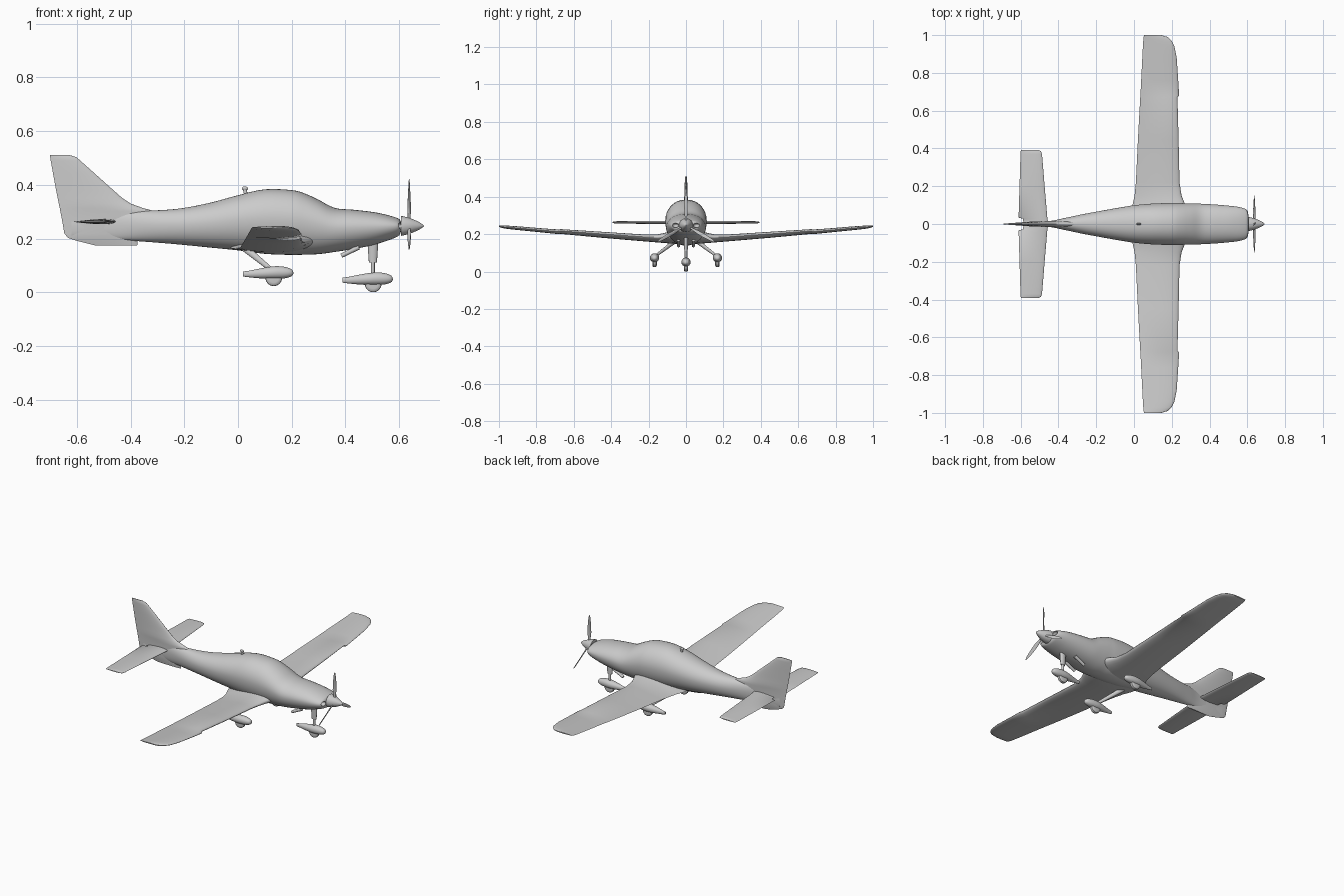
import bpy, bmesh, math
from mathutils import Vector, Matrix

if "Cube" in bpy.data.objects:
    bpy.data.objects.remove(bpy.data.objects["Cube"])

TAU = 2 * math.pi


def finish(name, bm, angle=40):
    bmesh.ops.recalc_face_normals(bm, faces=bm.faces)
    me = bpy.data.meshes.new(name)
    bm.to_mesh(me)
    bm.free()
    ob = bpy.data.objects.new(name, me)
    bpy.context.collection.objects.link(ob)
    bpy.ops.object.select_all(action='DESELECT')
    ob.select_set(True)
    bpy.context.view_layer.objects.active = ob
    bpy.ops.object.shade_smooth_by_angle(angle=math.radians(angle))
    return ob


def loft(name, rings, angle=40):
    bm = bmesh.new()
    vs = [[bm.verts.new(p) for p in r] for r in rings]
    n = len(rings[0])
    for a, b in zip(vs, vs[1:]):
        for i in range(n):
            bm.faces.new((a[i], a[(i + 1) % n], b[(i + 1) % n], b[i]))
    bm.faces.new(vs[0])
    bm.faces.new(vs[-1])
    return finish(name, bm, angle)


def spline(rows, steps):
    """Catmull-Rom interpolation of rows of numbers."""
    out = []
    for i in range(len(rows) - 1):
        p0, p1, p2, p3 = (rows[max(0, min(len(rows) - 1, i + k))] for k in (-1, 0, 1, 2))
        for s in range(steps):
            t = s / steps
            out.append([b + .5 * t * (c - a + t * (2*a - 5*b + 4*c - d + t * (3*(b - c) + d - a)))
                        for a, b, c, d in zip(p0, p1, p2, p3)])
    return out + [list(rows[-1])]


def body(name, stations, off=(0, 0, 0), n=40, steps=4, widest=.5):
    """Round body along x from (x, bottom, top, half width)."""
    rings = []
    for x, zb, zt, w in spline(stations, steps):
        zm = zb + (zt - zb) * widest
        ring = []
        for i in range(n):
            c, s = math.cos(TAU * i / n), math.sin(TAU * i / n)
            ring.append(Vector((x, w * math.copysign(abs(c) ** .93, c),
                                zm + s * ((zt - zm) if s > 0 else (zm - zb)))) + Vector(off))
        rings.append(ring)
    return loft(name, rings)


def surface(name, sections, upright=False, n=28):
    """Aerofoil surface from (span, lead x, trail x, lead offset, trail offset, half thickness)."""
    rings = []
    for sp, le, te, ol, ot, th in sections:
        ring = []
        for i in range(n):
            a = TAU * i / n
            u = (1 - math.cos(a)) / 2
            t = th * (2.6 * math.sqrt(u) * (1 - u) + .05 * u) * (1 if a < math.pi else -1)
            x, o = le + (te - le) * u, ol + (ot - ol) * u + t
            ring.append((x, o, sp) if upright else (x, sp, o))
        rings.append(ring)
    return loft(name, rings, 50)


def tube(name, a, b, ra, rb, flat=1.0, n=16):
    """Tapered strut between two points; flat scales the thickness across y."""
    a, b = Vector(a), Vector(b)
    q = (b - a).to_track_quat('Z', 'X')
    rings = []
    for p, r in ((a, ra), (b, rb)):
        ring = []
        for i in range(n):
            v = q @ Vector((math.cos(TAU * i / n) * r, math.sin(TAU * i / n) * r, 0))
            ring.append(p + Vector((v.x, v.y * flat, v.z)))
        rings.append(ring)
    return loft(name, rings)


def both(sections):
    """Repeat half-span sections on the other side."""
    return [(-s[0],) + tuple(s[1:]) for s in reversed(sections)] + list(sections)


# fuselage with cabin bulge
fuselage = body("fuselage", [
    (.606, .226, .262, .055), (.600, .212, .272, .072), (.585, .203, .279, .082),
    (.55, .190, .289, .091), (.50, .175, .299, .097), (.43, .161, .307, .103),
    (.36, .150, .314, .107), (.30, .142, .344, .109), (.25, .140, .367, .110),
    (.20, .139, .380, .111), (.10, .143, .383, .108), (.0, .156, .361, .099),
    (-.1, .166, .334, .083), (-.2, .176, .314, .065), (-.28, .183, .306, .050),
    (-.37, .190, .303, .031), (-.46, .197, .296, .014), (-.62, .208, .275, .005)],
    n=48, widest=.55)

# cooling inlets cut in the cowling
for sy in (-1, 1):
    bm = bmesh.new()
    bmesh.ops.create_uvsphere(bm, u_segments=24, v_segments=12, radius=1, matrix=Matrix.Translation(
        (.603, sy * .056, .247)) @ Matrix.Diagonal((.022, .017, .012, 1)))
    cutter = finish("inlet_cutter", bm)
    cutter.hide_render = True
    mod = fuselage.modifiers.new("inlet", 'BOOLEAN')
    mod.object, mod.operation, mod.solver = cutter, 'DIFFERENCE', 'EXACT'
    bpy.context.view_layer.objects.active = fuselage
    bpy.ops.object.modifier_apply(modifier=mod.name)
    bpy.data.objects.remove(cutter)

# wing with root fillet, drooped outer leading edge and rounded tips
surface("wing", both([
    (.05, .30, -.03, .195, .165, .034), (.10, .272, -.008, .190, .163, .027),
    (.15, .252, .003, .184, .164, .020), (.22, .241, .010, .185, .169, .017),
    (.45, .236, .021, .201, .188, .015), (.67, .230, .033, .217, .208, .012),
    (.68, .239, .034, .214, .209, .012), (.76, .234, .038, .220, .217, .011),
    (.88, .226, .044, .231, .228, .010), (.94, .214, .047, .236, .234, .009),
    (.97, .199, .049, .239, .237, .008), (.99, .178, .051, .241, .240, .006),
    (1.0, .145, .053, .243, .242, .003)]))

# horizontal tail
surface("tailplane", both([
    (.008, -.455, -.585, .263, .262, .009), (.028, -.458, -.588, .263, .262, .009),
    (.034, -.459, -.611, .263, .262, .009), (.20, -.473, -.606, .263, .262, .008),
    (.37, -.487, -.601, .263, .262, .006), (.385, -.492, -.600, .263, .262, .005),
    (.392, -.505, -.597, .263, .262, .002)]))

# fin, rudder and ventral fin
surface("fin", [(z, le, te, 0, 0, th) for z, le, te, th in [
    (.174, -.375, -.53, .003), (.190, -.374, -.595, .006), (.202, -.374, -.632, .008),
    (.218, -.374, -.646, .010), (.27, -.34, -.655, .013), (.300, -.30, -.661, .015),
    (.312, -.35, -.663, .015), (.33, -.400, -.667, .014), (.35, -.430, -.671, .012),
    (.38, -.464, -.677, .010), (.44, -.531, -.688, .008), (.49, -.587, -.697, .006),
    (.503, -.602, -.699, .005), (.510, -.625, -.699, .002)]], upright=True)

# spinner
hub = Vector((.637, 0, .247))
body("spinner", [(.606, -.037, .037, .037), (.622, -.034, .034, .034), (.645, -.027, .027, .027),
                 (.670, -.016, .016, .016), (.685, -.007, .007, .007), (.692, -.001, .001, .001)],
     off=(0, 0, hub.z), n=28)

# three twisted propeller blades
for k in range(3):
    spin = Matrix.Rotation(k * TAU / 3, 3, 'X')
    rings = []
    for r, w, t, tw in [(.01, .006, .005, 50), (.04, .007, .004, 45), (.07, .011, .003, 35),
                        (.11, .011, .002, 25), (.15, .008, .0015, 18), (.168, .005, .001, 15),
                        (.175, .001, .0005, 15)]:
        turn = Matrix.Rotation(math.radians(90 - tw), 3, 'Z')
        rings.append([hub + spin @ (turn @ Vector((w * math.cos(TAU * i / 12),
                      t * math.sin(TAU * i / 12), 0)) + Vector((0, 0, r))) for i in range(12)])
    loft(f"propeller_blade_{k + 1}", rings)

# wheels with streamlined fairings
POD = [(.206, .068, .074, .003), (.200, .060, .085, .013), (.18, .053, .093, .020),
       (.15, .050, .097, .024), (.12, .050, .095, .024), (.08, .052, .088, .017),
       (.04, .056, .080, .008), (.018, .059, .077, .004)]
for name, off in (("left", (0, .168, 0)), ("right", (0, -.168, 0)), ("nose", (.37, 0, -.023))):
    body(f"{name}_wheel_fairing", POD, off=off, n=24, steps=3)
    hx, hy, hz = Vector((.133, 0, .054)) + Vector(off)
    prof = [(-.012, .018), (-.011, .025), (-.007, .030), (0, .031), (.007, .030), (.011, .025), (.012, .018)]
    loft(f"{name}_wheel", [[(hx + r * math.cos(TAU * i / 28), hy + y, hz + r * math.sin(TAU * i / 28))
                            for i in range(28)] for y, r in prof])

# landing gear legs
for name, s in (("left", 1), ("right", -1)):
    tube(f"{name}_gear_leg", (.025, s * .055, .165), (.125, s * .163, .083), .014, .008, .6)
tube("nose_gear_leg", (.502, 0, .13), (.502, 0, .05), .007, .007)
tube("nose_gear_collar", (.502, 0, .185), (.502, 0, .11), .020, .015, .6)

# exhaust pipes and roof antenna
for name, s in (("left", 1), ("right", -1)):
    tube(f"{name}_exhaust", (.45, s * .04, .168), (.385, s * .04, .136), .009, .008)
tube("roof_antenna", (.03, 0, .36), (.025, 0, .385), .007, .007, .6)
body("antenna_cap", [(.038, .383, .386, .002), (.032, .380, .393, .005), (.02, .380, .394, .005),
                     (.014, .384, .388, .002)], n=16)
